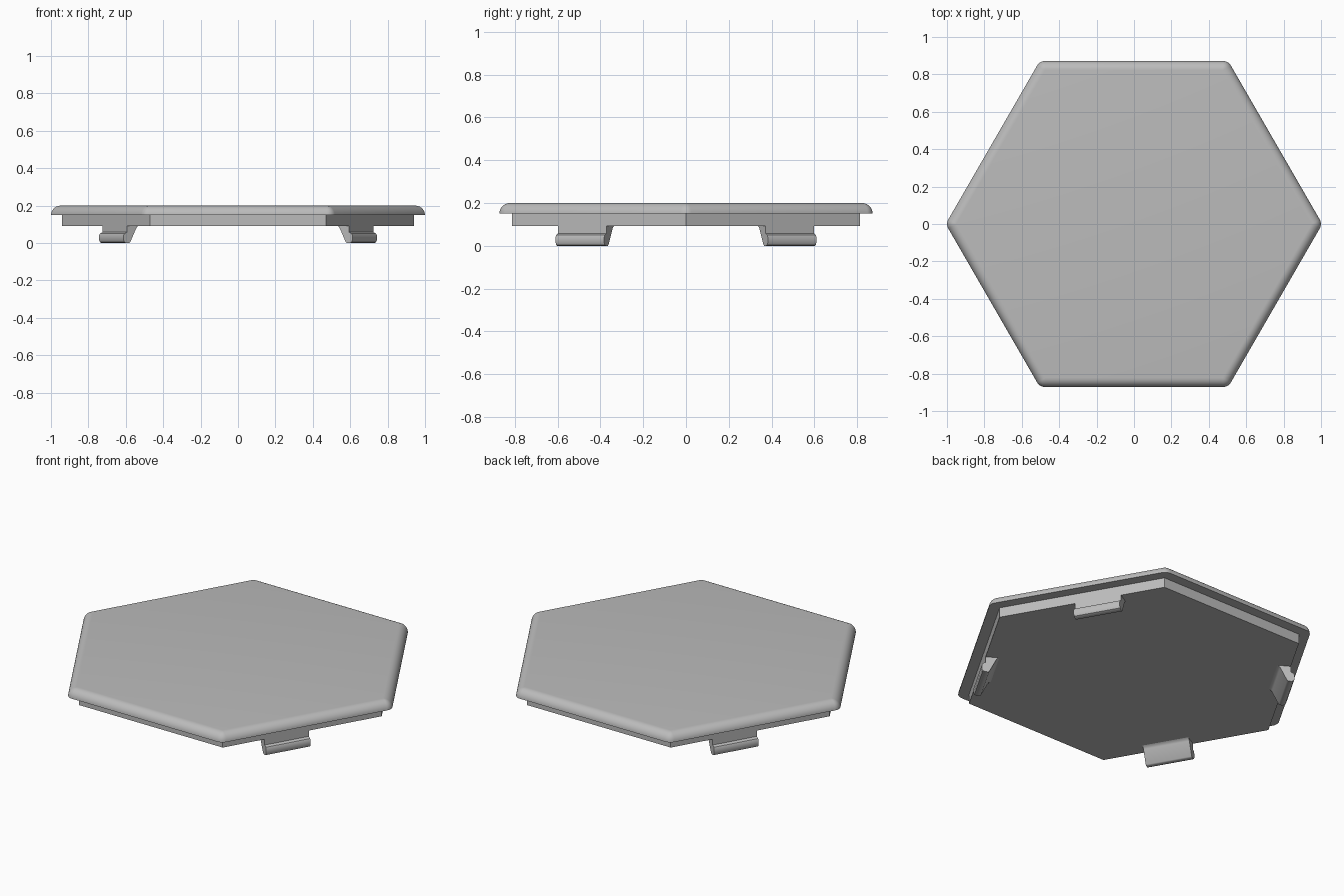
import bpy, bmesh, math
from mathutils import Vector

if "Cube" in bpy.data.objects:
    bpy.data.objects.remove(bpy.data.objects["Cube"], do_unlink=True)

grey = bpy.data.materials.new("mid grey")
grey.use_nodes = True
colour = (0.5, 0.5, 0.5, 1)
grey.diffuse_color = colour
grey.node_tree.nodes["Principled BSDF"].inputs["Base Color"].default_value = colour


def loft(name, rings):
    """Skin a stack of equal closed loops and cap both ends."""
    bm = bmesh.new()
    loops = [[bm.verts.new(p) for p in ring] for ring in rings]
    n = len(loops[0])
    for low, high in zip(loops, loops[1:]):
        for i in range(n):
            j = (i + 1) % n
            bm.faces.new((low[i], low[j], high[j], high[i]))
    bm.faces.new(loops[0][::-1])
    bm.faces.new(loops[-1])
    bmesh.ops.remove_doubles(bm, verts=bm.verts, dist=1e-5)
    bmesh.ops.recalc_face_normals(bm, faces=bm.faces)
    mesh = bpy.data.meshes.new(name)
    bm.to_mesh(mesh)
    bm.free()
    mesh.materials.append(grey)
    obj = bpy.data.objects.new(name, mesh)
    bpy.context.collection.objects.link(obj)
    bpy.ops.object.select_all(action="DESELECT")
    obj.select_set(True)
    bpy.context.view_layer.objects.active = obj
    bpy.ops.object.shade_smooth_by_angle(angle=math.radians(35))
    return obj


def hexagon(apothem, z, rounding=0, steps=6):
    """Hexagon loop with points on +x and -x, grown outwards by a corner radius."""
    radius = apothem / math.cos(math.pi / 6)
    points = []
    for k in range(6):
        mid = k * math.pi / 3
        for s in range(steps + 1):
            a = mid + math.pi / 3 * (s / steps - 0.5)
            points.append((radius * math.cos(mid) + rounding * math.cos(a),
                           radius * math.sin(mid) + rounding * math.sin(a), z))
    return points


# Cover plate with a quarter-round upper edge
edge, plate_bottom, arc_steps = 0.05, 0.15, 8
rings = []
for i in range(arc_steps + 1):
    a = math.pi / 2 * i / arc_steps
    rings.append(hexagon(0.822, plate_bottom + edge * math.sin(a), edge * math.cos(a)))
loft("cover_plate", rings)

# Sharp-cornered plug under the plate
loft("plug", [hexagon(0.814, 0.092), hexagon(0.814, 0.152)])

# Snap clips on the four slanted sides: (distance from centre, height)
clip_profile = [(0.735, 0.094), (0.75, 0.088), (0.757, 0.078), (0.794, 0.004),
                (0.8, 0), (0.818, 0), (0.829, 0.005), (0.834, 0.015),
                (0.834, 0.041), (0.829, 0.051), (0.814, 0.058), (0.814, 0.094)]
outward = Vector((math.cos(math.pi / 6), math.sin(math.pi / 6), 0))
along = Vector((-outward.y, outward.x, 0))
for sx, side in ((1, "left"), (-1, "right")):
    for sy, end in ((1, "back"), (-1, "front")):
        rings = []
        for t in (-0.04, 0.222):
            ring = [outward * a + along * t + Vector((0, 0, z)) for a, z in clip_profile]
            rings.append([(p.x * sx, p.y * sy, p.z) for p in ring])
        loft(f"{end}_{side}_clip", rings)
